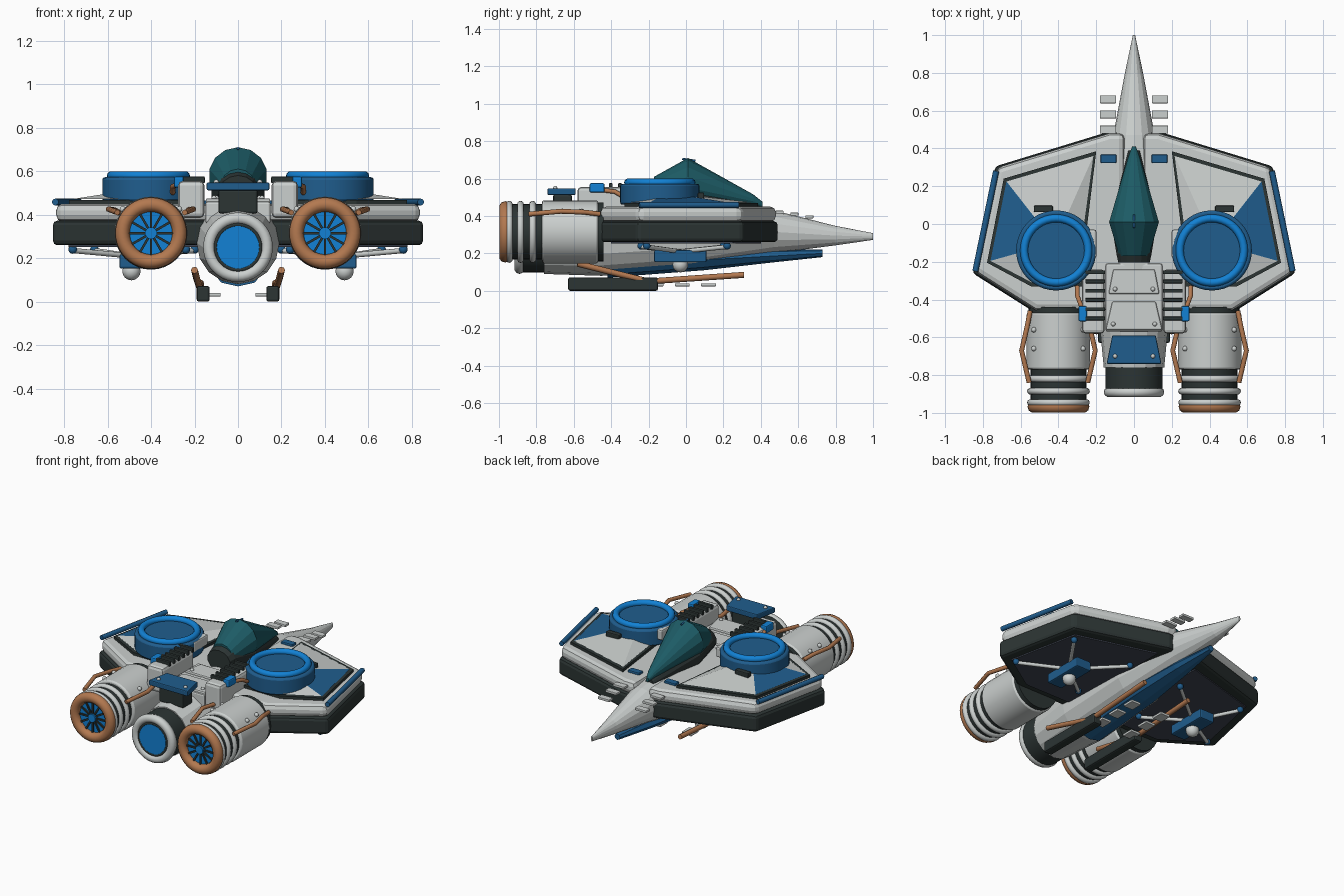
import bpy, bmesh, math
from mathutils import Vector

if "Cube" in bpy.data.objects:
    bpy.data.objects.remove(bpy.data.objects["Cube"])


def material(name, r, g, b):
    m = bpy.data.materials.new(name)
    m.use_nodes = True
    m.diffuse_color = (r, g, b, 1)
    m.node_tree.nodes["Principled BSDF"].inputs["Base Color"].default_value = (r, g, b, 1)
    return m


WHITE = material("hull white", .60, .63, .62)
DARK = material("dark trim", .025, .035, .034)
COPPER = material("copper", .45, .19, .08)
BRIGHT = material("bright blue", .006, .22, .66)
BLUE = material("panel blue", .014, .11, .27)
TEAL = material("canopy teal", .012, .105, .13)
SLATE = material("slate underside", .05, .06, .085)


def finish(name, bm, mat, bevel=0, smooth=False):
    bmesh.ops.recalc_face_normals(bm, faces=bm.faces)
    me = bpy.data.meshes.new(name)
    bm.to_mesh(me)
    bm.free()
    ob = bpy.data.objects.new(name, me)
    bpy.context.collection.objects.link(ob)
    me.materials.append(mat)
    if bevel:
        mod = ob.modifiers.new("Bevel", "BEVEL")
        mod.width, mod.segments = bevel, 2
        mod.limit_method, mod.angle_limit = "ANGLE", .6
    if smooth:
        bpy.ops.object.select_all(action="DESELECT")
        ob.select_set(True)
        bpy.context.view_layer.objects.active = ob
        bpy.ops.object.shade_smooth_by_angle(angle=.6)
    return ob


def loft(name, rings, mat, n=16, smooth=False, bevel=0):
    """Elliptical sections along y, each (x, y, z, width radius, height radius)."""
    bm = bmesh.new()
    loops = []
    for x, y, z, rx, rz in rings:
        angles = [math.tau * i / n for i in range(n)]
        loops.append([bm.verts.new((x + rx * math.sin(a), y, z + rz * math.cos(a))) for a in angles])
    for a, b in zip(loops, loops[1:]):
        for i in range(n):
            bm.faces.new((a[i], a[(i + 1) % n], b[(i + 1) % n], b[i]))
    bm.faces.new(loops[0])
    bm.faces.new(loops[-1])
    return finish(name, bm, mat, bevel, smooth)


def barrel(name, x, z, r, y0, y1, mat, bevel=0):
    return loft(name, [(x, y0, z, r, r), (x, y1, z, r, r)], mat, 32, True, bevel)


def box(name, c, size, mat, bevel=0, turn=0):
    bm = bmesh.new()
    bmesh.ops.create_cube(bm, size=1)
    bmesh.ops.scale(bm, vec=size, verts=bm.verts)
    ob = finish(name, bm, mat, bevel)
    ob.location, ob.rotation_euler.z = c, turn
    return ob


def prism(name, pts, z0, z1, mat, bevel=0):
    bm = bmesh.new()
    face = bm.faces.new([bm.verts.new((x, y, z0)) for x, y in pts])
    top = bmesh.ops.extrude_face_region(bm, geom=[face])["geom"]
    bmesh.ops.translate(bm, vec=(0, 0, z1 - z0), verts=[v for v in top if isinstance(v, bmesh.types.BMVert)])
    return finish(name, bm, mat, bevel)


def disc(name, x, y, z0, z1, r, mat, bevel=0):
    bm = bmesh.new()
    bmesh.ops.create_cone(bm, cap_ends=True, segments=40, radius1=r, radius2=r, depth=z1 - z0)
    bmesh.ops.translate(bm, vec=(x, y, (z0 + z1) / 2), verts=bm.verts)
    return finish(name, bm, mat, bevel, True)


def ring(name, c, major, minor, mat, upright=False):
    bpy.ops.mesh.primitive_torus_add(location=c, major_radius=major, minor_radius=minor,
                                     major_segments=40, minor_segments=10,
                                     rotation=(math.pi / 2 if upright else 0, 0, 0))
    ob = bpy.context.object
    ob.name = name
    ob.data.materials.append(mat)
    bpy.ops.object.shade_smooth()


def ball(name, c, r, mat):
    bm = bmesh.new()
    bmesh.ops.create_uvsphere(bm, u_segments=12, v_segments=8, radius=r)
    finish(name, bm, mat, 0, True).location = c


def tube(name, pts, r, mat):
    cu = bpy.data.curves.new(name, "CURVE")
    cu.dimensions, cu.bevel_depth, cu.bevel_resolution, cu.use_fill_caps = "3D", r, 2, True
    sp = cu.splines.new("POLY")
    sp.points.add(len(pts) - 1)
    for p, co in zip(sp.points, pts):
        p.co = (*co, 1)
    cu.materials.append(mat)
    bpy.context.collection.objects.link(bpy.data.objects.new(name, cu))


# Hull, keel and canopy
loft("hull", [(0, -.76, .25, .16, .16), (0, -.45, .27, .19, .19), (0, .05, .30, .18, .18),
              (0, .47, .315, .11, .115), (0, .8, .295, .048, .052), (0, 1, .29, .006, .018)], WHITE)
loft("belly_keel", [(0, -.42, .13, .11, .06), (0, .1, .165, .10, .055),
                    (0, .45, .185, .065, .035), (0, .73, .20, .02, .02)], BLUE, 8)
loft("canopy", [(0, -.17, .53, .08, .08), (0, .01, .58, .135, .13), (0, .36, .485, .03, .03),
                (0, .41, .46, .01, .015)], TEAL, 14)
loft("canopy_frame", [(0, -.205, .51, .085, .07), (0, -.16, .515, .095, .085),
                      (0, .02, .49, .125, .10), (0, .39, .43, .03, .03)], DARK, 14)
tube("canopy_ridge", [(0, -.02, .705), (0, .05, .695)], .006, BLUE)

# Central tail engine
barrel("tail_engine", 0, .25, .152, -.9, -.74, DARK)
ring("tail_engine_lip", (0, -.89, .25), .133, .027, WHITE, True)
barrel("tail_engine_glow", 0, .25, .098, -.907, -.89, BRIGHT)
ring("tail_engine_inner_ring", (0, -.9, .25), .104, .009, DARK, True)

# Spine panels
for name, y0, y1, w0, w1 in (("spine_panel_front", -.24, -.37, .11, .135),
                             ("spine_panel_rear", -.41, -.56, .115, .15)):
    prism(name, [(-w0, y0), (w0, y0), (w1, y1), (-w1, y1)], .42, .475, WHITE, .008)
box("spine_base", (0, -.39, .41), (.3, .36, .1), WHITE, .01)
prism("tail_plate", [(-.115, -.59), (.115, -.59), (.145, -.74), (-.145, -.74)], .512, .548, BLUE, .006)
box("tail_plate_mount", (0, -.66, .46), (.18, .1, .11), DARK, .01)

for s, side in ((1, "left"), (-1, "right")):
    def P(pts):
        return [(s * p[0], *p[1:]) for p in pts]

    # Wing: dark lower slab, white upper slab, trim and a shallow pyramid panel
    outline = P([(.05, .49), (.13, .49), (.735, .305), (.855, -.26), (.53, -.465), (.05, -.465)])
    inner = [(x * .985, y * .98) for x, y in outline]
    prism(side + "_wing_lower", outline, .26, .372, DARK, .02)
    prism(side + "_wing_upper", inner, .368, .45, WHITE, .03)
    prism(side + "_wing_underside", P([(.15, .40), (.68, .25), (.78, -.23), (.52, -.4), (.15, -.4)]),
          .252, .261, SLATE)
    panel = P([(.215, .36), (.675, .225), (.76, -.195), (.54, -.31), (.28, -.31), (.27, -.04)])
    prism(side + "_panel_trim", P([(.2, .385), (.69, .24), (.778, -.205), (.545, -.33),
                                   (.26, -.33), (.252, -.04)]), .445, .468, DARK)
    bm = bmesh.new()
    base = [bm.verts.new((x, y, .472)) for x, y in panel]
    apex = bm.verts.new((s * .42, -.1, .525))
    for i, v in enumerate(base):
        f = bm.faces.new((v, base[(i + 1) % len(base)], apex))
        f.material_index = 1 if i == 1 else 0
    bm.faces.new(base)
    finish(side + "_wing_panel", bm, WHITE).data.materials.append(BLUE)
    tube(side + "_wing_edge_strip", P([(.73, .28, .458), (.84, -.25, .458)]), .016, BLUE)

    # Lift fan
    fx, fy = s * .412, -.14
    disc(side + "_lift_fan", fx, fy, .46, .572, .212, BLUE, .012)
    ring(side + "_lift_fan_rim", (fx, fy, .579), .17, .021, BRIGHT)
    box(side + "_fan_bracket", (s * .222, -.105, .535), (.045, .15, .07), WHITE, .01)
    box(side + "_fan_sensor", (s * .48, .08, .5), (.1, .035, .05), DARK, .006)

    # Louvre housing
    box(side + "_louvre_housing", (s * .215, -.41, .47), (.12, .34, .17), WHITE, .02)
    for i in range(6):
        box(f"{side}_louvre_{i}", (s * .205, -.255 - .049 * i, .56), (.105, .02, .03), DARK, .004)
    box(side + "_valve", (s * .272, -.475, .55), (.045, .08, .05), BRIGHT, .008)
    tube(side + "_feed_pipe", P([(.30, -.33, .5), (.3, -.38, .53), (.27, -.46, .54)]), .012, COPPER)
    box(side + "_shoulder_light", (s * .135, .345, .45), (.085, .045, .03), BLUE, .006)
    for y, z in ((.42, .44), (.5, .42), (.58, .41), (.66, .395)):
        box(f"{side}_nose_fin_{y}", (s * .138, y, z), (.085, .042, .016), WHITE, .003)

    # Main engine
    ex, ez = s * .4, .315
    barrel(side + "_engine_body", ex, ez, .168, -.77, -.47, WHITE, .01)
    barrel(side + "_engine_collar", ex, ez, .158, -.48, -.44, DARK)
    barrel(side + "_engine_nozzle", ex, ez, .148, -.955, -.76, DARK)
    for y in (-.82, -.885, -.945):
        ring(f"{side}_engine_band_{y}", (ex, y, ez), .148, .018, WHITE, True)
    ring(side + "_engine_lip", (ex, -.967, ez), .131, .033, COPPER, True)
    barrel(side + "_engine_glow", ex, ez, .108, -.965, -.95, BRIGHT)
    for i in range(12):
        vane = box(f"{side}_engine_vane_{i}", (ex, -.967, ez), (.1, .014, .011), DARK)
        a = i * math.tau / 12
        vane.rotation_euler.y = -a
        vane.location += Vector((math.cos(a), 0, math.sin(a))) * .055
    barrel(side + "_engine_hub", ex, ez, .027, -.985, -.95, BRIGHT)
    for d in (1, -1):
        tube(f"{side}_engine_pipe_{d}", [(ex + d * .15, -.46, .41), (ex + d * .165, -.54, .42),
             (ex + d * .195, -.67, .425), (ex + d * .155, -.84, .41)], .013, COPPER)
        for y in (-.56, -.66):
            ball(f"{side}_engine_bolt_{d}_{y}", (ex + d * .13, y, .425), .014, WHITE)

    # Underwing pod with struts
    px, py = s * .49, -.03
    box(side + "_pod", (px, py, .185), (.11, .28, .065), BLUE, .008)
    ball(side + "_pod_lens", (px, py, .14), .042, WHITE)
    for x, y in ((.2, .2), (.66, .22), (.76, -.21), (.24, -.24)):
        tube(f"{side}_strut_{x}", [(px, py, .21), (s * x, y, .235)], .012, WHITE)
        ball(f"{side}_strut_end_{x}", (s * x, y, .24), .02, BLUE)

    # Landing skid, rail and steps
    box(side + "_skid", (s * .16, -.39, .036), (.06, .48, .072), DARK, .01)
    tube(side + "_skid_rail", P([(.2, -.58, .145), (.19, -.42, .105), (.172, -.2, .05),
                                 (.172, .31, .085)]), .016, COPPER)
    for y in (-.16, -.02, .12):
        box(f"{side}_step_{y}", (s * .115, y, .032), (.07, .08, .016), WHITE, .003)

    # Panel bolts
    for x, y, z in ((.1, -.345, .476), (.11, -.53, .476), (.1, -.7, .549)):
        ball(f"{side}_bolt_{y}", (s * x, y, z), .012, WHITE)
